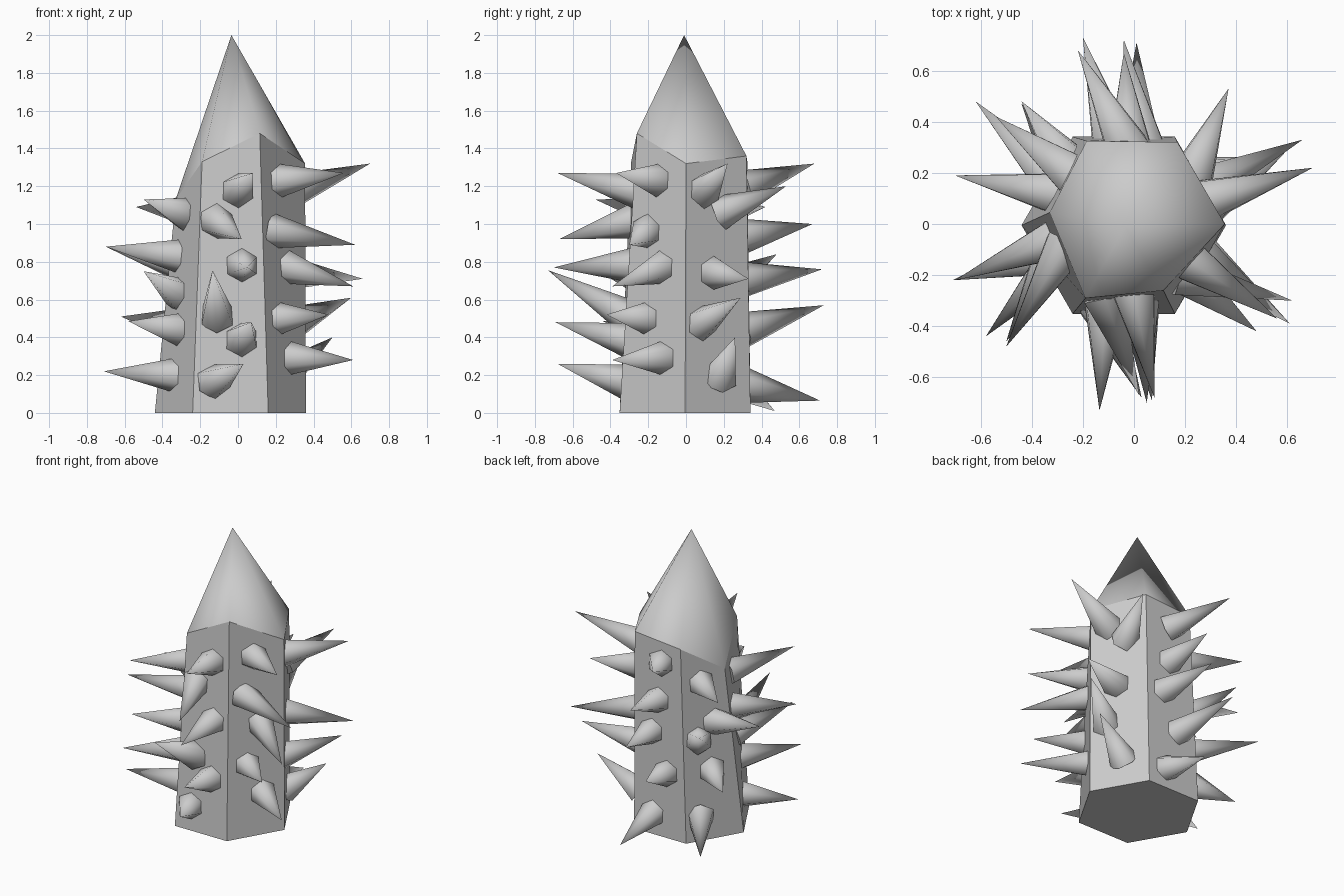
import bpy, bmesh
from math import cos, sin, radians
from mathutils import Vector

# Hexagonal column: regular base ring, uneven shoulder ring, pointed tip
base = [Vector((-0.04 + 0.4 * cos(radians(60 * i)), -0.005 + 0.4 * sin(radians(60 * i)), 0))
        for i in range(6)]
shoulder = [Vector(p) for p in ((0.355, 0, 1.32), (0.17, 0.32, 1.36), (-0.185, 0.325, 1.33),
                                (-0.33, 0.045, 1.13), (-0.19, -0.29, 1.33), (0.115, -0.26, 1.48))]
APEX = Vector((-0.035, -0.01, 2.0))


def make_object(name, bm):
    bmesh.ops.recalc_face_normals(bm, faces=bm.faces)
    me = bpy.data.meshes.new(name)
    bm.to_mesh(me)
    bm.free()
    ob = bpy.data.objects.new(name, me)
    bpy.context.collection.objects.link(ob)
    return ob


bm = bmesh.new()
lo = [bm.verts.new(p) for p in base]
hi = [bm.verts.new(p) for p in shoulder]
top = bm.verts.new(APEX)
bm.faces.new(lo[::-1])
for i in range(6):
    j = (i + 1) % 6
    bm.faces.new((lo[i], lo[j], hi[j], hi[i]))
    bm.faces.new((hi[i], hi[j], top)).smooth = True
make_object("column", bm)


# Spikes: six-sided cones from a spot on a column side to a tip
def side_point(side, f, z):
    a, b = [base[k].lerp(shoulder[k], z / shoulder[k].z) for k in (side, (side + 1) % 6)]
    return a.lerp(b, f)


def add_spikes(name, side, rows):
    bm = bmesh.new()
    for f, z, *tip in rows:
        tip = Vector(tip)
        root = side_point(side, f, z)
        axis = (tip - root).normalized()
        root -= axis * 0.03
        u = axis.cross(Vector((0, 0, 1))).normalized()
        v = axis.cross(u)
        ring = [bm.verts.new(root + 0.095 * (cos(radians(30 + 60 * k)) * u + sin(radians(30 + 60 * k)) * v))
                for k in range(6)]
        point = bm.verts.new(tip)
        bm.faces.new(ring)
        for k in range(6):
            bm.faces.new((ring[k], ring[(k + 1) % 6], point)).smooth = True
    make_object(name, bm)


# Each row: fraction across the side, height, tip x, y, z
add_spikes("right_back_spikes", 0, [
    (0.30, 1.18, 0.70, 0.22, 1.32), (0.64, 1.07, 0.37, 0.53, 1.20),
    (0.45, 0.74, 0.66, 0.33, 0.71), (0.27, 0.48, 0.60, 0.29, 0.61),
    (0.55, 0.20, 0.50, 0.26, 0.40)])
add_spikes("back_spikes", 1, [
    (0.58, 1.20, -0.22, 0.68, 1.32), (0.50, 0.94, -0.04, 0.67, 1.00),
    (0.36, 0.71, -0.04, 0.72, 0.76), (0.65, 0.45, -0.20, 0.73, 0.57),
    (0.36, 0.14, 0.01, 0.71, 0.065)])
add_spikes("left_back_spikes", 2, [
    (0.43, 1.07, -0.54, 0.42, 1.09), (0.70, 0.79, -0.70, 0.19, 0.88),
    (0.30, 0.69, -0.44, 0.48, 0.84), (0.53, 0.465, -0.62, 0.48, 0.51),
    (0.27, 0.16, -0.44, 0.47, 0.01)])
add_spikes("left_front_spikes", 3, [
    (0.43, 1.05, -0.50, -0.48, 1.13), (0.28, 0.83, -0.70, -0.22, 0.88),
    (0.40, 0.63, -0.50, -0.46, 0.75), (0.49, 0.44, -0.58, -0.44, 0.485),
    (0.37, 0.20, -0.71, -0.22, 0.22)])
add_spikes("front_spikes", 4, [
    (0.62, 1.18, 0.08, -0.68, 1.27), (0.28, 1.01, 0.02, -0.67, 0.92),
    (0.67, 0.78, 0.05, -0.70, 0.77), (0.30, 0.52, -0.135, -0.73, 0.755),
    (0.66, 0.39, 0.07, -0.69, 0.48), (0.29, 0.17, 0.03, -0.68, 0.26)])
add_spikes("right_front_spikes", 5, [
    (0.45, 1.23, 0.56, -0.37, 1.27), (0.31, 0.96, 0.62, -0.30, 0.89),
    (0.57, 0.77, 0.61, -0.39, 0.67), (0.34, 0.50, 0.48, -0.42, 0.52),
    (0.61, 0.29, 0.61, -0.39, 0.28)])
